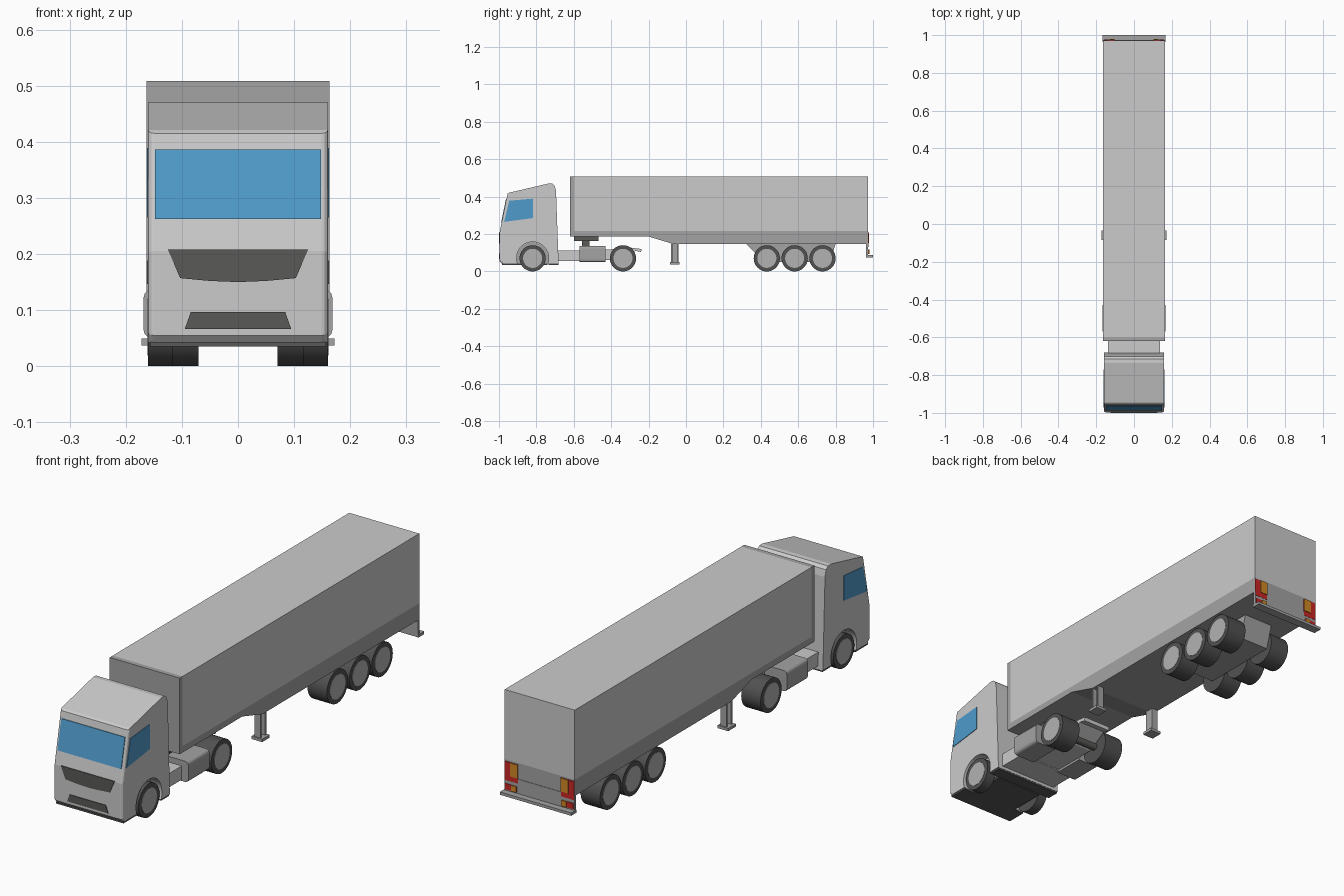
import bpy, bmesh, math
from mathutils import Matrix

if "Cube" in bpy.data.objects:
    bpy.data.objects.remove(bpy.data.objects["Cube"])


def material(name, r, g, b):
    m = bpy.data.materials.new(name)
    m.diffuse_color = (r, g, b, 1)
    m.use_nodes = True
    m.node_tree.nodes["Principled BSDF"].inputs["Base Color"].default_value = m.diffuse_color
    return m


LIGHT = material("light_grey", 0.6, 0.6, 0.6)
MID = material("mid_grey", 0.37, 0.37, 0.37)
RIM = material("rim_grey", 0.45, 0.45, 0.45)
DARK = material("dark_grey", 0.1, 0.1, 0.095)
RUBBER = material("tyre_grey", 0.085, 0.083, 0.083)
BLUE = material("window_blue", 0.08, 0.33, 0.6)
RED = material("lamp_red", 0.6, 0.02, 0.02)
ORANGE = material("lamp_orange", 0.65, 0.25, 0.02)


def finish(name, bm, mat):
    bmesh.ops.recalc_face_normals(bm, faces=bm.faces)
    me = bpy.data.meshes.new(name)
    bm.to_mesh(me)
    bm.free()
    ob = bpy.data.objects.new(name, me)
    bpy.context.collection.objects.link(ob)
    if mat:
        me.materials.append(mat)
    return ob


def smooth(ob):
    bpy.ops.object.select_all(action='DESELECT')
    ob.select_set(True)
    bpy.context.view_layer.objects.active = ob
    bpy.ops.object.shade_smooth_by_angle(angle=math.radians(35))


def loft(name, a, b, mat, edge_rule=None, bevel=0):
    """Closed solid between two matching outlines of 3D points."""
    bm = bmesh.new()
    va = [bm.verts.new(p) for p in a]
    vb = [bm.verts.new(p) for p in b]
    n = len(a)
    bm.faces.new(va)
    bm.faces.new(vb[::-1])
    for i in range(n):
        j = (i + 1) % n
        bm.faces.new((va[i], vb[i], vb[j], va[j]))
    if edge_rule:
        edges = [e for e in bm.edges if edge_rule(*e.verts)]
        bmesh.ops.bevel(bm, geom=edges, offset=bevel, segments=3, profile=0.5, affect='EDGES')
    return finish(name, bm, mat)


def side_prism(name, pts, x0, x1, mat, **kw):
    return loft(name, [(x0, y, z) for y, z in pts], [(x1, y, z) for y, z in pts], mat, **kw)


def box(name, x, y, z, mat):
    return side_prism(name, [(y[0], z[0]), (y[1], z[0]), (y[1], z[1]), (y[0], z[1])], x[0], x[1], mat)


def cylinder(name, x0, x1, y, z, r, mat, n=40):
    bm = bmesh.new()
    bmesh.ops.create_cone(bm, cap_ends=True, segments=n, radius1=r, radius2=r, depth=abs(x1 - x0),
                          matrix=Matrix.Translation(((x0 + x1) / 2, y, z)) @ Matrix.Rotation(math.pi / 2, 4, 'Y'))
    ob = finish(name, bm, mat)
    if mat:
        smooth(ob)
    return ob


def front_y(z):
    return -0.997 + max(0, z - 0.205) * 0.205


def front_plate(name, pts, mat):
    """Thin plate lying on the cab front, from x,z points."""
    return loft(name, [(x, front_y(z) - 0.003, z) for x, z in pts],
                [(x, front_y(z) + 0.003, z) for x, z in pts], mat)


# Cab shell with rounded front corners
cab_profile = [(-0.985, 0.042), (-0.997, 0.055), (-0.997, 0.205), (-0.954, 0.415), (-0.945, 0.421),
               (-0.735, 0.47), (-0.715, 0.469), (-0.702, 0.458), (-0.695, 0.43), (-0.681, 0.042)]
cab = side_prism("cab", cab_profile, -0.16, 0.16, LIGHT, bevel=0.011,
                 edge_rule=lambda p, q: p.co.x == q.co.x and max(p.co.y, q.co.y) < -0.95)
box("cab_floor", (-0.157, 0.157), (-0.985, -0.9), (0.035, 0.043), DARK)
box("cab_floor_middle", (-0.11, 0.11), (-0.9, -0.74), (0.035, 0.043), DARK)
box("cab_floor_rear", (-0.157, 0.157), (-0.735, -0.682), (0.035, 0.043), DARK)

# Front glass and grilles
front_plate("windscreen", [(-0.148, 0.262), (0.148, 0.262), (0.148, 0.386), (-0.148, 0.386)], BLUE)
front_plate("upper_grille", [(-0.125, 0.208), (-0.103, 0.157), (-0.05, 0.152), (0, 0.15),
                             (0.05, 0.152), (0.103, 0.157), (0.125, 0.208)], DARK)
front_plate("lower_grille", [(-0.095, 0.066), (0.095, 0.066), (0.084, 0.097), (-0.084, 0.097)], DARK)

# Tractor chassis and coupling
box("chassis_deck", (-0.137, 0.137), (-0.69, -0.56), (0.055, 0.113), LIGHT)
side_prism("chassis_rear", [(-0.57, 0.06), (-0.36, 0.06), (-0.27, 0.11), (-0.24, 0.104), (-0.238, 0.12),
                            (-0.32, 0.13), (-0.4, 0.118), (-0.57, 0.118)], -0.065, 0.065, LIGHT)
box("coupling_post", (-0.06, 0.06), (-0.555, -0.515), (0.115, 0.165), DARK)
box("coupling_plate", (-0.09, 0.09), (-0.6, -0.467), (0.162, 0.19), DARK)

# Trailer body, lower band and front panel
box("trailer_body", (-0.163, 0.163), (-0.6, 0.972), (0.215, 0.508), LIGHT)
side_prism("trailer_lower_band", [(-0.6, 0.215), (-0.6, 0.188), (-0.205, 0.188), (-0.07, 0.147),
                                  (0.972, 0.147), (0.972, 0.215)], -0.163, 0.163, MID)
box("trailer_front_panel", (-0.163, 0.163), (-0.62, -0.6), (0.188, 0.508), MID)
side_prism("axle_housing", [(0.32, 0.148), (0.42, 0.05), (0.77, 0.05), (0.8, 0.148)], -0.07, 0.07, MID)

# Rear bumper
box("bumper_panel", (-0.163, 0.163), (0.963, 0.974), (0.085, 0.148), MID)
box("bumper_bar", (-0.166, 0.166), (0.963, 1.0), (0.075, 0.087), MID)

# Parts repeated on both sides
for s, side in ((-1, "left"), (1, "right")):
    cutter = cylinder(side + "_arch_cutter", s * 0.112, s * 0.2, -0.82, 0.072, 0.086, None, 48)
    cutter.hide_render = True
    cutter.hide_set(True)
    cut = cab.modifiers.new(side + "_arch", 'BOOLEAN')
    cut.operation = 'DIFFERENCE'
    cut.solver = 'EXACT'
    cut.object = cutter

    # Wheel arch lining and side window
    arch = [(-0.82 + 0.085 * math.cos(math.pi * i / 20), 0.072 + 0.085 * math.sin(math.pi * i / 20)) for i in range(21)]
    arch = [(-0.735, 0.043)] + arch + [(-0.905, 0.043)]
    side_prism(side + "_wheel_well", arch, s * 0.11, s * 0.115, MID)
    side_prism(side + "_window", [(-0.945, 0.378), (-0.818, 0.389), (-0.818, 0.285), (-0.972, 0.265)],
               s * 0.157, s * 0.1625, BLUE)

    # Wheels
    for i, y in enumerate((-0.82, -0.337, 0.432, 0.581, 0.73)):
        inner = 0.117 if i == 0 else 0.07
        cylinder(f"{side}_tyre_{i}", s * inner, s * 0.16, y, 0.07, 0.07, RUBBER)
        cylinder(f"{side}_rim_{i}", s * 0.15, s * 0.1615, y, 0.07, 0.051, RIM)

    # Fuel tank
    side_prism(side + "_tank", [(-0.57, 0.05), (-0.43, 0.05), (-0.43, 0.137), (-0.57, 0.137)],
               s * 0.065, s * 0.168, MID, bevel=0.014,
               edge_rule=lambda p, q: abs(p.co.x) > 0.16 and abs(q.co.x) > 0.16 and p.co.z == q.co.z)

    # Landing leg: two flanges, a web and a foot
    for k, y in enumerate((-0.08, -0.048)):
        box(f"{side}_leg_flange_{k}", (s * 0.132, s * 0.16), (y, y + 0.008), (0.045, 0.15), MID)
    box(side + "_leg_web", (s * 0.132, s * 0.142), (-0.075, -0.045), (0.045, 0.15), MID)
    box(side + "_leg_foot", (s * 0.122, s * 0.172), (-0.085, -0.035), (0.037, 0.049), MID)

    # Tail lamps on body and bumper
    box(side + "_lamp", (s * 0.1, s * 0.162), (0.968, 0.975), (0.13, 0.208), RED)
    box(side + "_lamp_signal", (s * 0.1, s * 0.135), (0.97, 0.978), (0.152, 0.208), ORANGE)
    box(side + "_low_lamp", (s * 0.105, s * 0.158), (0.97, 0.977), (0.092, 0.116), RED)
    box(side + "_low_lamp_signal", (s * 0.105, s * 0.128), (0.972, 0.98), (0.092, 0.116), ORANGE)

# Axles
for i, y in enumerate((-0.82, -0.337, 0.432, 0.581, 0.73)):
    cylinder(f"axle_{i}", -0.12, 0.12, y, 0.07, 0.015, DARK, 16)
